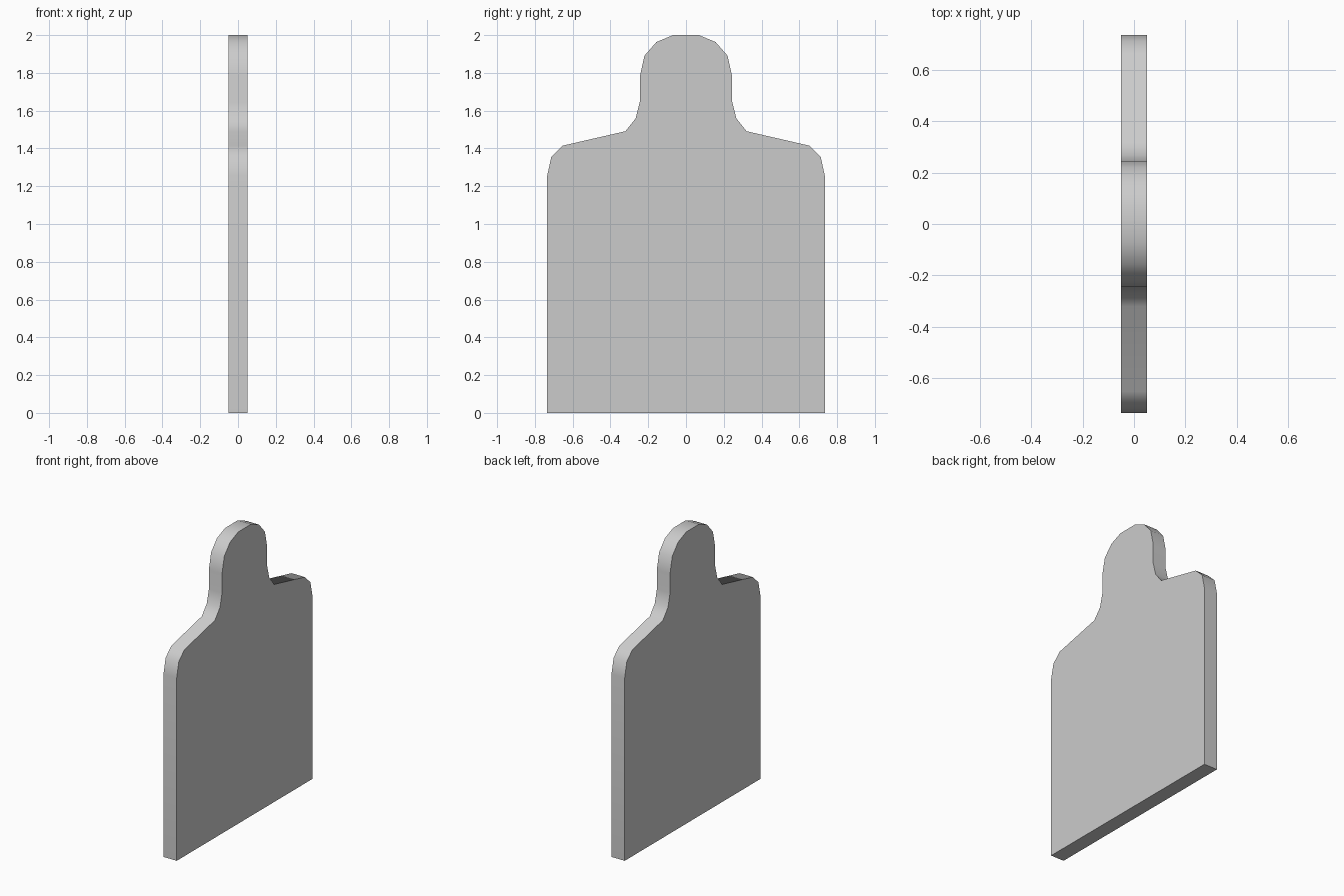
import bpy, bmesh, math

if "Cube" in bpy.data.objects:
    bpy.data.objects.remove(bpy.data.objects["Cube"])

HALF_THICKNESS = 0.05

# right half of the outline (y, z), from the bottom corner up to the head
half = [(0.735, 0.0), (0.735, 1.255),
        (0.713, 1.356), (0.652, 1.415),      # rounded shoulder
        (0.321, 1.491), (0.267, 1.558),      # neck fillet
        (0.244, 1.648), (0.244, 1.782),
        (0.220, 1.891), (0.157, 1.963),      # rounded head
        (0.069, 2.0)]
outline = half + [(-y, z) for y, z in reversed(half)]

# flat profile, extruded along x
bm = bmesh.new()
face = bm.faces.new([bm.verts.new((-HALF_THICKNESS, y, z)) for y, z in outline])
ext = bmesh.ops.extrude_face_region(bm, geom=[face], use_keep_orig=True)
moved = [g for g in ext["geom"] if isinstance(g, bmesh.types.BMVert)]
bmesh.ops.translate(bm, verts=moved, vec=(2 * HALF_THICKNESS, 0, 0))
bmesh.ops.recalc_face_normals(bm, faces=bm.faces)

mesh = bpy.data.meshes.new("silhouette_board")
bm.to_mesh(mesh)
bm.free()
board = bpy.data.objects.new("silhouette_board", mesh)
bpy.context.collection.objects.link(board)

# smooth rim, sharp face borders
bpy.context.view_layer.objects.active = board
board.select_set(True)
bpy.ops.object.shade_smooth_by_angle(angle=math.radians(50))
